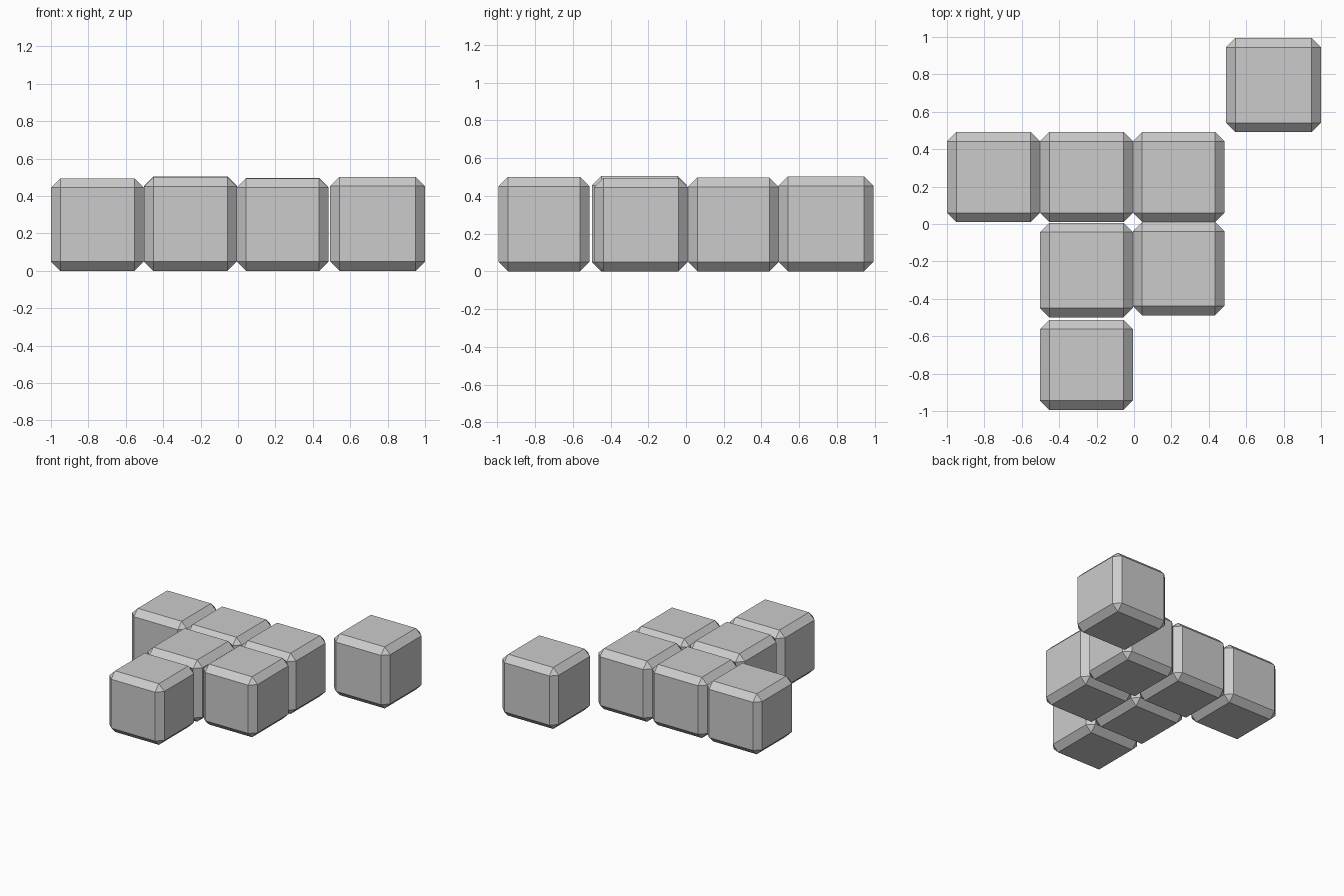
import bpy

if "Cube" in bpy.data.objects:
    bpy.data.objects.remove(bpy.data.objects["Cube"])

BEVEL = 0.05


def block(name, x0, x1, y0, y1, height):
    """Box resting on z = 0 with flat one-step chamfered edges."""
    bpy.ops.mesh.primitive_cube_add(
        size=1, location=((x0 + x1) / 2, (y0 + y1) / 2, height / 2))
    ob = bpy.context.object
    ob.name = name
    ob.scale = (x1 - x0, y1 - y0, height)
    bpy.ops.object.transform_apply(location=False, rotation=False, scale=True)
    mod = ob.modifiers.new("chamfer", 'BEVEL')
    mod.width = BEVEL
    mod.segments = 1
    mod.limit_method = 'NONE'
    return ob


# Back row of three blocks
block("back_left_block", -1.0, -0.503, 0.01, 0.492, 0.495)
block("back_middle_block", -0.503, -0.006, 0.01, 0.492, 0.497)
block("back_right_block", -0.006, 0.484, 0.01, 0.492, 0.497)

# Middle row of two blocks
block("centre_left_block", -0.503, -0.006, -0.499, 0.006, 0.505)
block("centre_right_block", -0.006, 0.484, -0.488, 0.01, 0.495)

# Front block
block("front_block", -0.503, -0.006, -0.994, -0.512, 0.5)

# Detached corner block
block("corner_block", 0.492, 1.0, 0.491, 0.994, 0.503)
